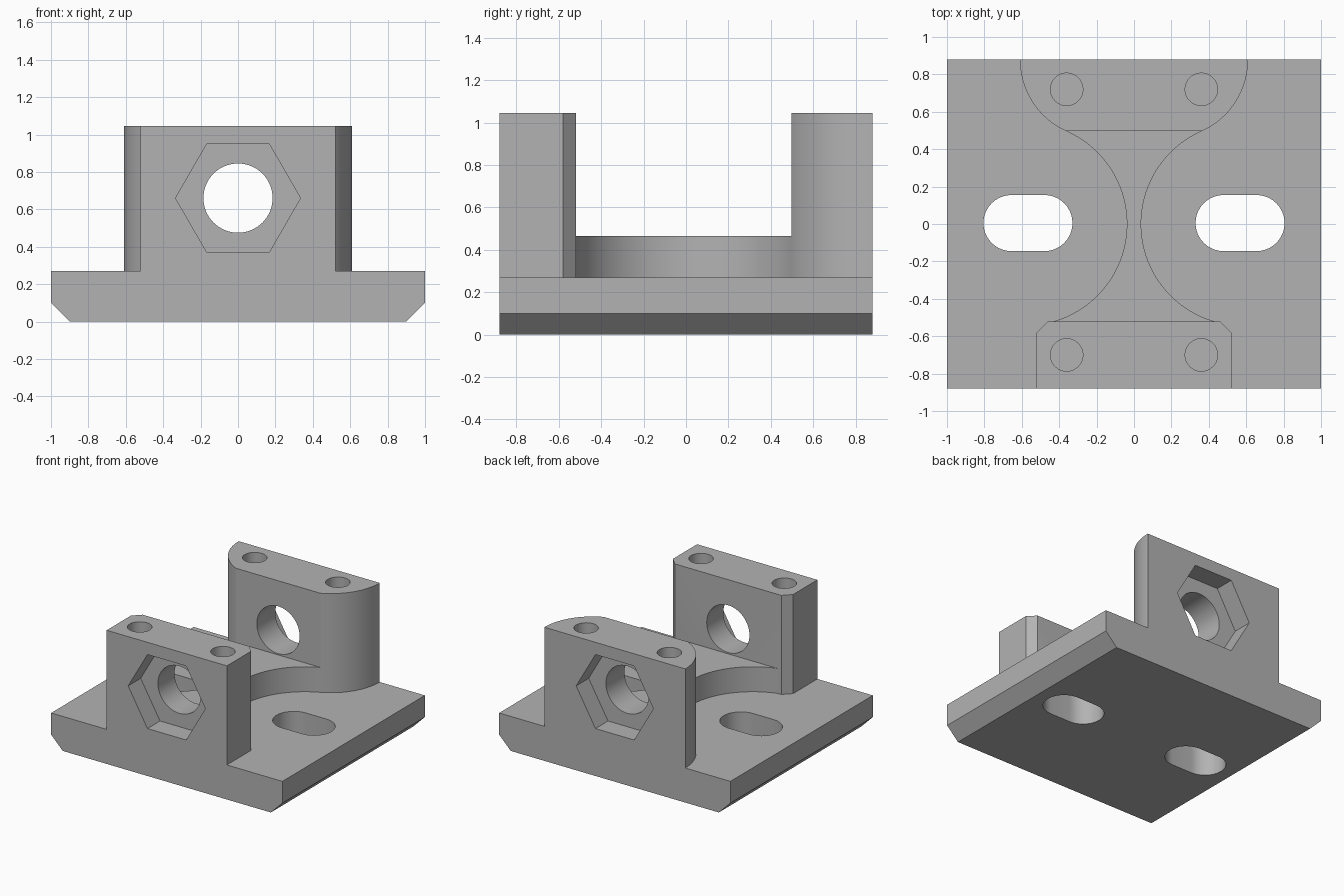
import bpy, bmesh
from math import sin, cos, pi, asin, radians, sqrt
from mathutils import Matrix, Vector

cube = bpy.data.objects.get("Cube")
if cube:
    bpy.data.objects.remove(cube, do_unlink=True)

grey = bpy.data.materials.new("plain grey")
GREY = (0.45, 0.45, 0.45, 1)
grey.diffuse_color = GREY
grey.use_nodes = True
grey.node_tree.nodes["Principled BSDF"].inputs["Base Color"].default_value = GREY


def arc(cx, cy, r, a0, a1, n):
    return [(cx + r * cos(a0 + (a1 - a0) * i / n), cy + r * sin(a0 + (a1 - a0) * i / n))
            for i in range(n + 1)]


def circle(cx, cy, r, n=48):
    return arc(cx, cy, r, 0, 2 * pi, n)[:-1]


def mirrored(half):
    """Close a right-hand half outline with its mirror image."""
    return half + [(-x, y) for x, y in reversed(half)]


def prism(name, outline, start, end, along_y=False):
    """Extrude an outline along z, or an x-z outline along y."""
    bm = bmesh.new()
    face = bm.faces.new([bm.verts.new((x, y, start)) for x, y in outline])
    top = bmesh.ops.extrude_face_region(bm, geom=[face])["geom"]
    bmesh.ops.translate(bm, vec=(0, 0, end - start),
                        verts=[v for v in top if isinstance(v, bmesh.types.BMVert)])
    if along_y:
        swap = Matrix(((1, 0, 0), (0, 0, 1), (0, 1, 0))).to_4x4()
        bmesh.ops.transform(bm, matrix=swap, verts=bm.verts)
    bmesh.ops.recalc_face_normals(bm, faces=bm.faces)
    mesh = bpy.data.meshes.new(name)
    bm.to_mesh(mesh)
    bm.free()
    mesh.materials.append(grey)
    obj = bpy.data.objects.new(name, mesh)
    bpy.context.collection.objects.link(obj)
    return obj


def combine(target, other, operation):
    other.hide_render = True
    mod = target.modifiers.new(other.name, "BOOLEAN")
    mod.operation, mod.solver, mod.object = operation, "EXACT", other
    bpy.context.view_layer.objects.active = target
    bpy.ops.object.modifier_apply(modifier=mod.name)
    bpy.data.objects.remove(other, do_unlink=True)


DEPTH, FLOOR, TOP = 0.88, 0.27, 1.045
FRONT, BACK = -0.52, 0.497          # inner faces of the two posts
BORE_Z, POCKET = 0.66, 0.155

# Base plate with chamfered lower side edges
bracket = prism("mounting_bracket", mirrored([(0.9, 0), (1, 0.1), (1, FLOOR)]),
                -DEPTH, DEPTH, along_y=True)

# Front post with chamfered inner corners
front = prism("front_post", mirrored([(0.52, -DEPTH), (0.52, FRONT - 0.06), (0.46, FRONT)]),
              0.15, TOP)

# Waisted rib joining the posts
cx, r = 0.58, 0.542
waist = arc(cx, 0, r, pi + asin(-FRONT / r), pi - asin(BACK / r), 40)
corner = waist[-1][0]
rib = prism("waisted_rib", mirrored([(waist[0][0], -0.6)] + waist + [(corner, 0.6)]), 0.15, 0.465)

# Back post with rounded flanks
half, rise = 0.61, DEPTH - BACK
bx = (half ** 2 - corner ** 2 - rise ** 2) / (2 * (half - corner))
flank = arc(bx, DEPTH, half - bx, -asin(rise / (half - bx)), 0, 20)
back = prism("back_post", mirrored(flank), 0.15, TOP)

for part in (front, back, rib):
    combine(bracket, part, "UNION")

# Horizontal bore and the hexagonal pockets at both ends
combine(bracket, prism("bore", circle(0, BORE_Z, 0.185, 64), -1, 1, True), "DIFFERENCE")
for s in (-1, 1):
    ends = sorted((s * (DEPTH - POCKET), s))
    combine(bracket, prism("hex_pocket", circle(0, BORE_Z, 0.334, 6), *ends, True), "DIFFERENCE")

# Base slots and blind screw holes
for s in (-1, 1):
    slot = (arc(s * 0.567 + 0.088, 0.005, 0.15, -pi / 2, pi / 2, 20)
            + arc(s * 0.567 - 0.088, 0.005, 0.15, pi / 2, 3 * pi / 2, 20))
    combine(bracket, prism("slot", slot, -0.1, 0.4), "DIFFERENCE")
    for y in (-0.7, 0.72):
        combine(bracket, prism("screw_hole", circle(s * 0.36, y, 0.087, 32), 0.77, 1.2),
                "DIFFERENCE")

# Smooth curved walls, keep edges sharp
bpy.ops.object.select_all(action="DESELECT")
bracket.select_set(True)
bpy.context.view_layer.objects.active = bracket
bpy.ops.object.shade_smooth_by_angle(angle=radians(25))
